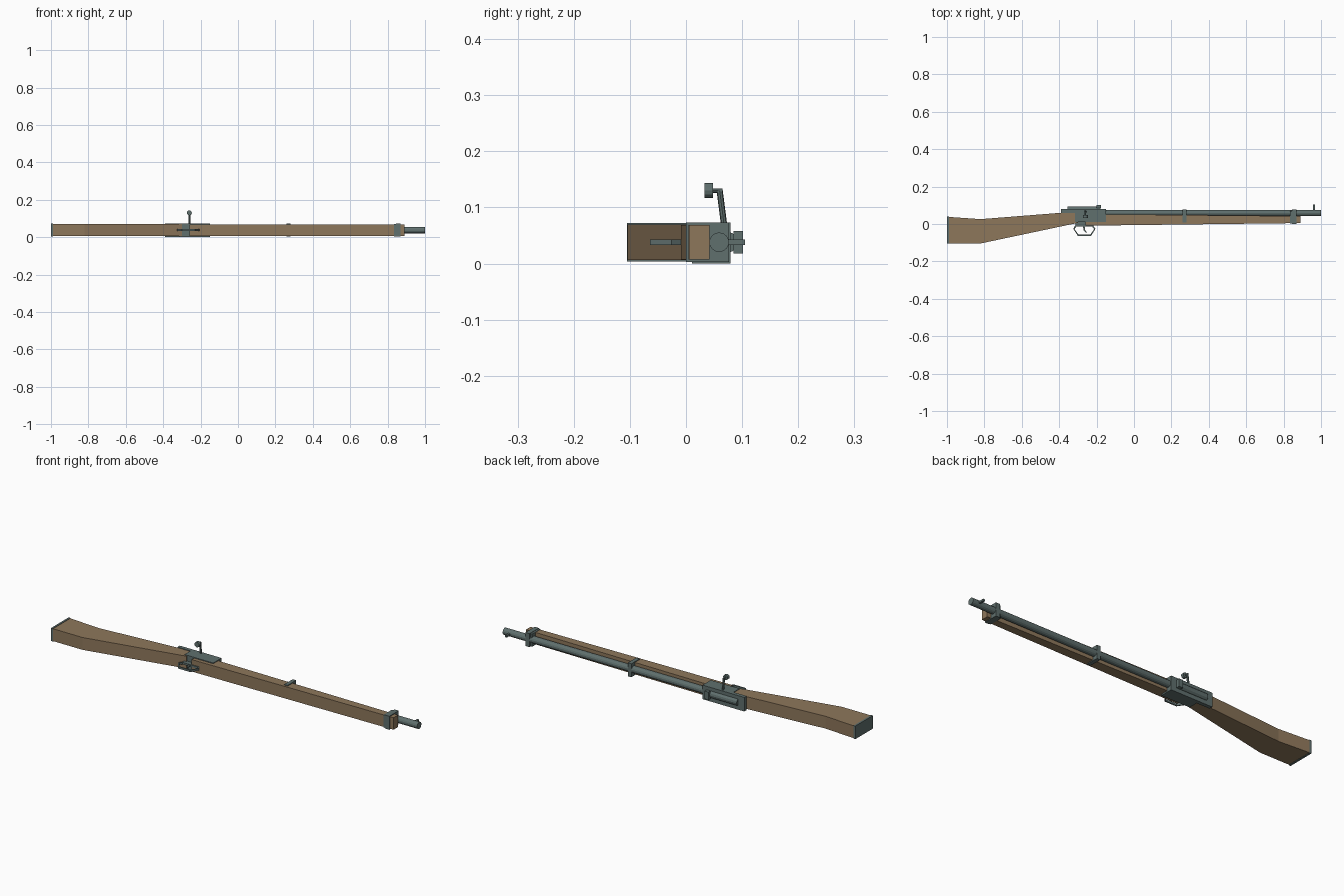
import bpy, bmesh, math
from mathutils import Vector

if "Cube" in bpy.data.objects:
    bpy.data.objects.remove(bpy.data.objects["Cube"])

def material(name, rgb):
    m = bpy.data.materials.new(name)
    m.diffuse_color = (*rgb, 1)
    m.use_nodes = True
    m.node_tree.nodes["Principled BSDF"].inputs["Base Color"].default_value = m.diffuse_color
    return m

WOOD = material("walnut_wood", (0.27, 0.185, 0.105))
METAL = material("blued_steel", (0.115, 0.16, 0.155))
ZC = 0.038      # middle of the thickness
BY = 0.059      # barrel axis height

def finish(name, bm, mat):
    bmesh.ops.recalc_face_normals(bm, faces=bm.faces)
    me = bpy.data.meshes.new(name)
    bm.to_mesh(me)
    bm.free()
    me.materials.append(mat)
    ob = bpy.data.objects.new(name, me)
    bpy.context.collection.objects.link(ob)
    return ob

def slab(name, pts, z0, z1, mat):
    """Side profile in the xy plane, extruded along z."""
    bm = bmesh.new()
    f = bm.faces.new([bm.verts.new((x, y, z0)) for x, y in pts])
    r = bmesh.ops.extrude_face_region(bm, geom=[f])
    vs = [g for g in r["geom"] if isinstance(g, bmesh.types.BMVert)]
    bmesh.ops.translate(bm, vec=(0, 0, z1 - z0), verts=vs)
    return finish(name, bm, mat)

def box(name, x0, x1, y0, y1, z0, z1, mat=METAL):
    return slab(name, [(x0, y0), (x1, y0), (x1, y1), (x0, y1)], z0, z1, mat)

def rod(name, a, b, r, sides=12, r2=None):
    a, b = Vector(a), Vector(b)
    bm = bmesh.new()
    bmesh.ops.create_cone(bm, cap_ends=True, segments=sides, radius1=r,
                          radius2=r if r2 is None else r2, depth=(b - a).length)
    rot = (b - a).to_track_quat('Z', 'Y').to_matrix()
    bmesh.ops.rotate(bm, cent=(0, 0, 0), matrix=rot, verts=bm.verts)
    bmesh.ops.translate(bm, vec=(a + b) / 2, verts=bm.verts)
    return finish(name, bm, METAL)

# Wooden stock: butt and fore-end, parted by the trigger recess
slab("butt_stock", [(-0.992, 0.038), (-0.82, 0.026), (-0.39, 0.06), (-0.30, 0.062),
                    (-0.30, 0.006), (-0.82, -0.104), (-0.992, -0.104)], 0.006, 0.07, WOOD)
slab("fore_stock", [(-0.26, -0.009), (0.89, 0.005), (0.89, 0.042), (-0.15, 0.052),
                    (-0.26, 0.052)], 0.007, 0.069, WOOD)
box("butt_plate", -1.0, -0.99, -0.105, 0.039, 0.004, 0.072)

# Barrel and muzzle
rod("barrel", (-0.2, BY, ZC), (1.0, BY, ZC), 0.0175, 14)

# Receiver with rear tang
slab("receiver", [(-0.39, 0.06), (-0.315, 0.06), (-0.315, 0.011), (-0.15, 0.011),
                  (-0.15, 0.079), (-0.39, 0.079)], 0.0, 0.073, METAL)
rod("bolt", (-0.355, 0.074, ZC), (-0.18, 0.074, ZC), 0.0185, 12)

# Barrel bands
box("middle_band", 0.26, 0.28, 0.008, 0.077, 0.003, 0.073)
box("front_band", 0.845, 0.869, 0.0, 0.077, 0.003, 0.073)
box("front_band_lip", 0.835, 0.845, 0.002, 0.07, 0.005, 0.071)

# Sights
box("rear_sight", -0.2, -0.177, 0.085, 0.102, 0.018, 0.058)
box("front_sight_post", 0.957, 0.967, BY, 0.105, ZC - 0.005, ZC + 0.005)

# Bolt handle, bent arm and knob
rod("bolt_handle", (-0.26, 0.069, 0.06), (-0.26, 0.06, 0.13), 0.0055, 8)
rod("handle_bend", (-0.26, 0.065, 0.13), (-0.26, 0.046, 0.13), 0.004, 8)
rod("handle_knob", (-0.26, 0.033, 0.13), (-0.26, 0.048, 0.13), 0.0135, 12)

# Trigger guard: a thin strip bent round an open loop
outer = [(-0.315, -0.008), (-0.325, -0.026), (-0.30, -0.064), (-0.23, -0.064),
         (-0.206, -0.026), (-0.218, -0.008)]
cx, cy, t = -0.2655, -0.034, 0.84
inner = [(cx + (x - cx) * 0.88, cy + (y - cy) * 0.78) for x, y in outer]
for i in range(6):
    j = (i + 1) % 6
    slab("trigger_guard_%d" % (i + 1), [outer[i], outer[j], inner[j], inner[i]],
         ZC - 0.005, ZC + 0.005, METAL)
box("guard_mount", -0.312, -0.255, -0.01, 0.014, ZC - 0.005, ZC + 0.005)

# Curved trigger
slab("trigger", [(-0.273, -0.01), (-0.264, -0.01), (-0.262, -0.03), (-0.252, -0.046),
                 (-0.256, -0.047), (-0.27, -0.032)], ZC - 0.003, ZC + 0.003, METAL)
